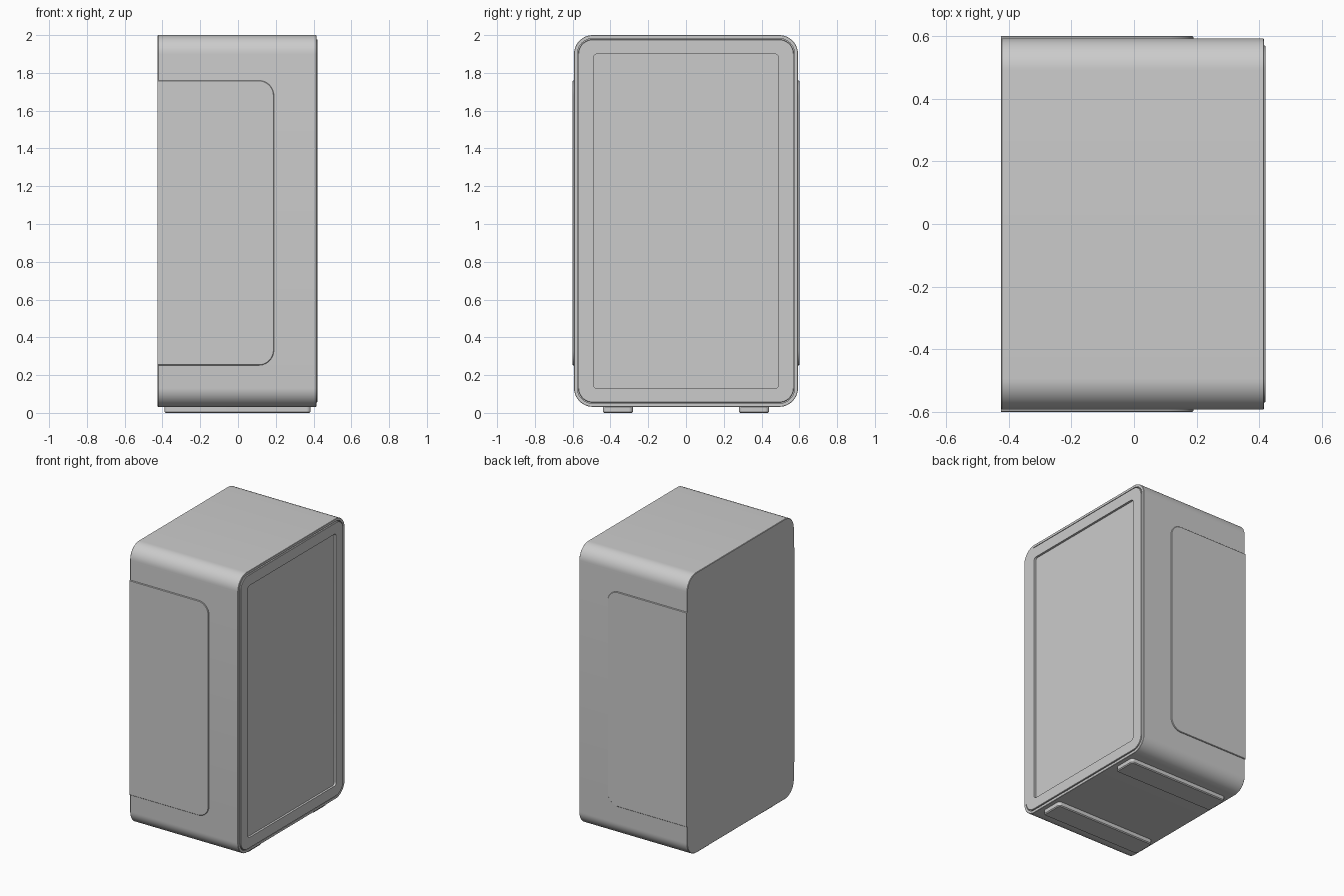
import bpy, bmesh
from math import sin, cos, pi
from mathutils import Vector

if "Cube" in bpy.data.objects:
    bpy.data.objects.remove(bpy.data.objects["Cube"])


def rounded_rect(a0, a1, b0, b1, r_high, r_low=None, n=12):
    """Rounded rectangle in (a, b); r_low is the radius on the a0 side."""
    r_low = r_high if r_low is None else r_low
    pts = []
    corners = [(a1, b1, -1, -1, r_high), (a0, b1, 1, -1, r_low),
               (a0, b0, 1, 1, r_low), (a1, b0, -1, 1, r_high)]
    for k, (a, b, sa, sb, r) in enumerate(corners):
        for i in range(n + 1):
            t = (k + i / n) * pi / 2
            pts.append((a + sa * r + r * cos(t), b + sb * r + r * sin(t)))
    return pts


def loft(name, rings, place):
    """Skin a stack of (outline, height) rings and cap both ends."""
    bm = bmesh.new()
    loops = [[bm.verts.new(Vector(place(a, b, h))) for a, b in pts] for pts, h in rings]
    for lo, hi in zip(loops, loops[1:]):
        for i in range(len(lo)):
            j = (i + 1) % len(lo)
            bm.faces.new((lo[i], lo[j], hi[j], hi[i]))
    bm.faces.new(loops[0][::-1])
    bm.faces.new(loops[-1])
    bmesh.ops.recalc_face_normals(bm, faces=bm.faces)
    mesh = bpy.data.meshes.new(name)
    bm.to_mesh(mesh)
    bm.free()
    obj = bpy.data.objects.new(name, mesh)
    bpy.context.collection.objects.link(obj)
    bpy.ops.object.select_all(action='DESELECT')
    obj.select_set(True)
    bpy.context.view_layer.objects.active = obj
    bpy.ops.object.shade_smooth_by_angle()
    return obj


def body_outline(d):
    return rounded_rect(-0.593 + d, 0.593 - d, 0.032 + d, 2.0 - d, 0.1 - d)


def along_x(a, b, h):
    return (h, a, b)


# Outer shell with a shallow seat for the face frame
loft("cabinet_shell", [(body_outline(d), x) for d, x in
     [(0.003, -0.425), (0, -0.422), (0, 0.413), (0.002, 0.415),
      (0.018, 0.415), (0.018, 0.4)]], along_x)

# Face frame with a recessed inner panel
window = rounded_rect(-0.49, 0.49, 0.13, 1.90, 0.02)
loft("face_frame", [(body_outline(0.023), 0.395), (body_outline(0.023), 0.418),
     (body_outline(0.025), 0.42), (window, 0.42), (window, 0.405)], along_x)

for side, label in ((-1, "front"), (1, "back")):
    # Raised cover, rounded only at its inner end
    def cover(d):
        return rounded_rect(-0.425, 0.19 - d, 0.252 + d, 1.76 - d, 0.08 - d, 0.001)
    loft(label + "_side_cover", [(cover(0), 0.58), (cover(0), 0.597), (cover(0.003), 0.6)],
         lambda a, b, h: (a, side * h, b))

    # Long foot rail
    def rail(d):
        return rounded_rect(-0.39 + d, 0.385 - d, 0.281 + d, 0.44 - d, 0.022 - d)
    loft(label + "_foot_rail", [(rail(0.006), 0), (rail(0), 0.006), (rail(0), 0.04)],
         lambda a, b, h: (a, side * b, h))
